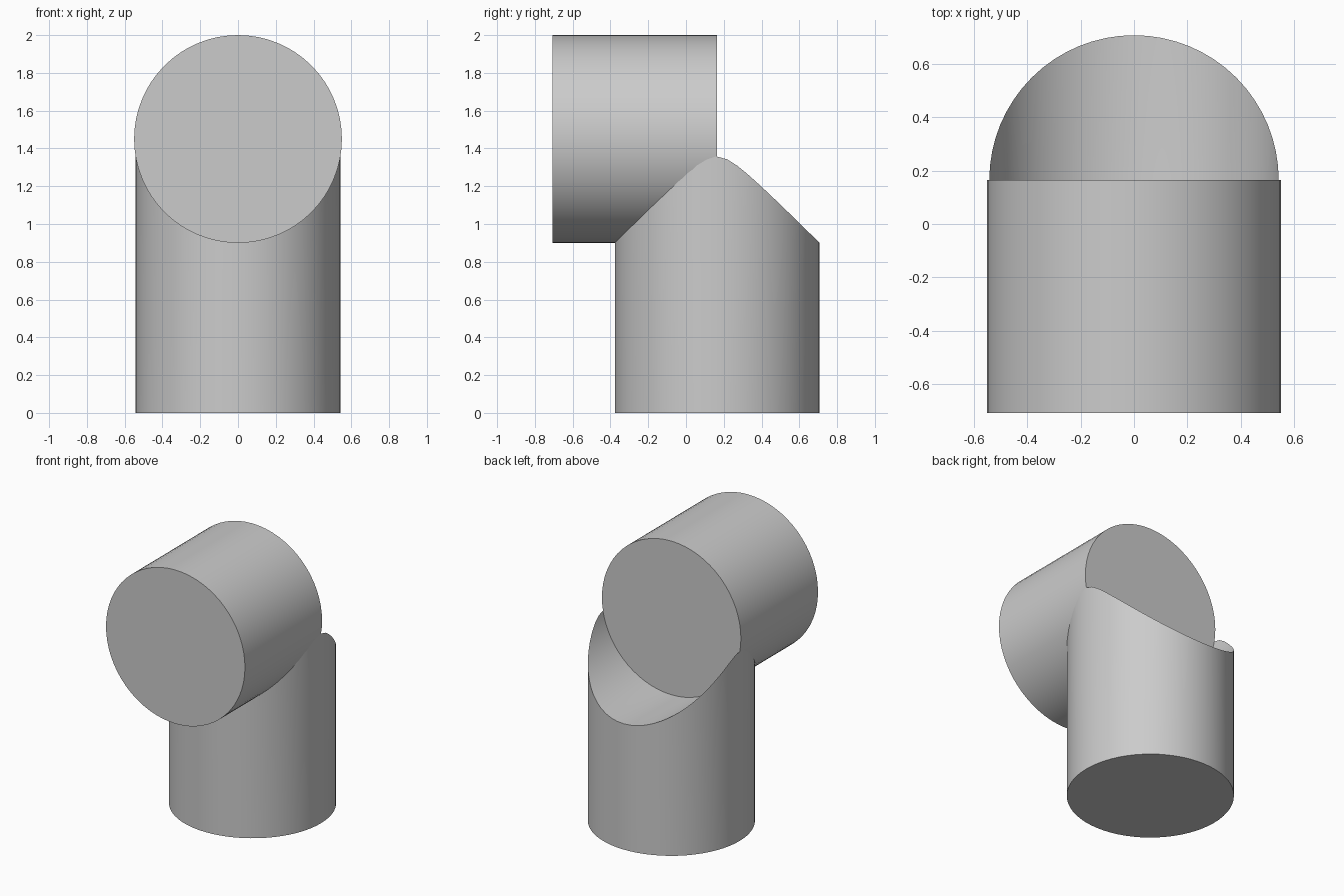
import bpy, bmesh
from math import sin, cos, pi, sqrt, radians

cube = bpy.data.objects.get("Cube")
if cube:
    bpy.data.objects.remove(cube, do_unlink=True)

SIDES = 64
AXIS_Y = 0.165       # upright pipe axis, also the back end of the cross pipe
POST_R = 0.542
PIPE_R, PIPE_Z = 0.55, 1.45
FRONT_Y = -0.707

grey = bpy.data.materials.new("plain_grey")
grey.use_nodes = True
grey.diffuse_color = (0.6, 0.6, 0.6, 1)
grey.node_tree.nodes["Principled BSDF"].inputs["Base Color"].default_value = grey.diffuse_color


def finish(name, bm):
    bmesh.ops.recalc_face_normals(bm, faces=bm.faces)
    mesh = bpy.data.meshes.new(name)
    bm.to_mesh(mesh)
    bm.free()
    mesh.materials.append(grey)
    obj = bpy.data.objects.new(name, mesh)
    bpy.context.collection.objects.link(obj)
    bpy.ops.object.select_all(action="DESELECT")
    obj.select_set(True)
    bpy.context.view_layer.objects.active = obj
    bpy.ops.object.shade_smooth_by_angle(angle=radians(30))


def skin(bm, a, b):
    for i in range(len(a)):
        j = (i + 1) % len(a)
        bm.faces.new((a[i], a[j], b[j], b[i]))


# Cross pipe: closed cylinder running front to back
bm = bmesh.new()
rings = [[bm.verts.new((PIPE_R * cos(2 * pi * i / SIDES), y,
                        PIPE_Z + PIPE_R * sin(2 * pi * i / SIDES)))
          for i in range(SIDES)] for y in (FRONT_Y, AXIS_Y)]
skin(bm, *rings)
for ring in rings:
    bm.faces.new(ring)
finish("cross_pipe", bm)


# Upright pipe: its top is scooped to the underside of the cross pipe
def saddle(x):
    return PIPE_Z - sqrt(PIPE_R ** 2 - x ** 2)


bm = bmesh.new()
half = SIDES // 2
base, rim = [], []
for i in range(SIDES):
    a = 2 * pi * i / SIDES
    x, y = POST_R * cos(a), AXIS_Y + POST_R * sin(a)
    overlap = 0.02 if i > half else 0   # front rim tucks into the cross pipe
    base.append(bm.verts.new((x, y, 0)))
    rim.append(bm.verts.new((x, y, saddle(x) + overlap)))
skin(bm, base, rim)
bm.faces.new(base)

# Scooped trough: strips from the back rim to a middle line, then to the front rim
back = rim[:half + 1]
front = [rim[-i % SIDES] for i in range(half + 1)]
middle = [back[0]] + [bm.verts.new((v.co.x, AXIS_Y, saddle(v.co.x)))
                      for v in back[1:-1]] + [back[-1]]
for edge in (back, front):
    for i in range(half):
        loop = dict.fromkeys((edge[i], edge[i + 1], middle[i + 1], middle[i]))
        bm.faces.new(list(loop))
finish("upright_pipe", bm)
